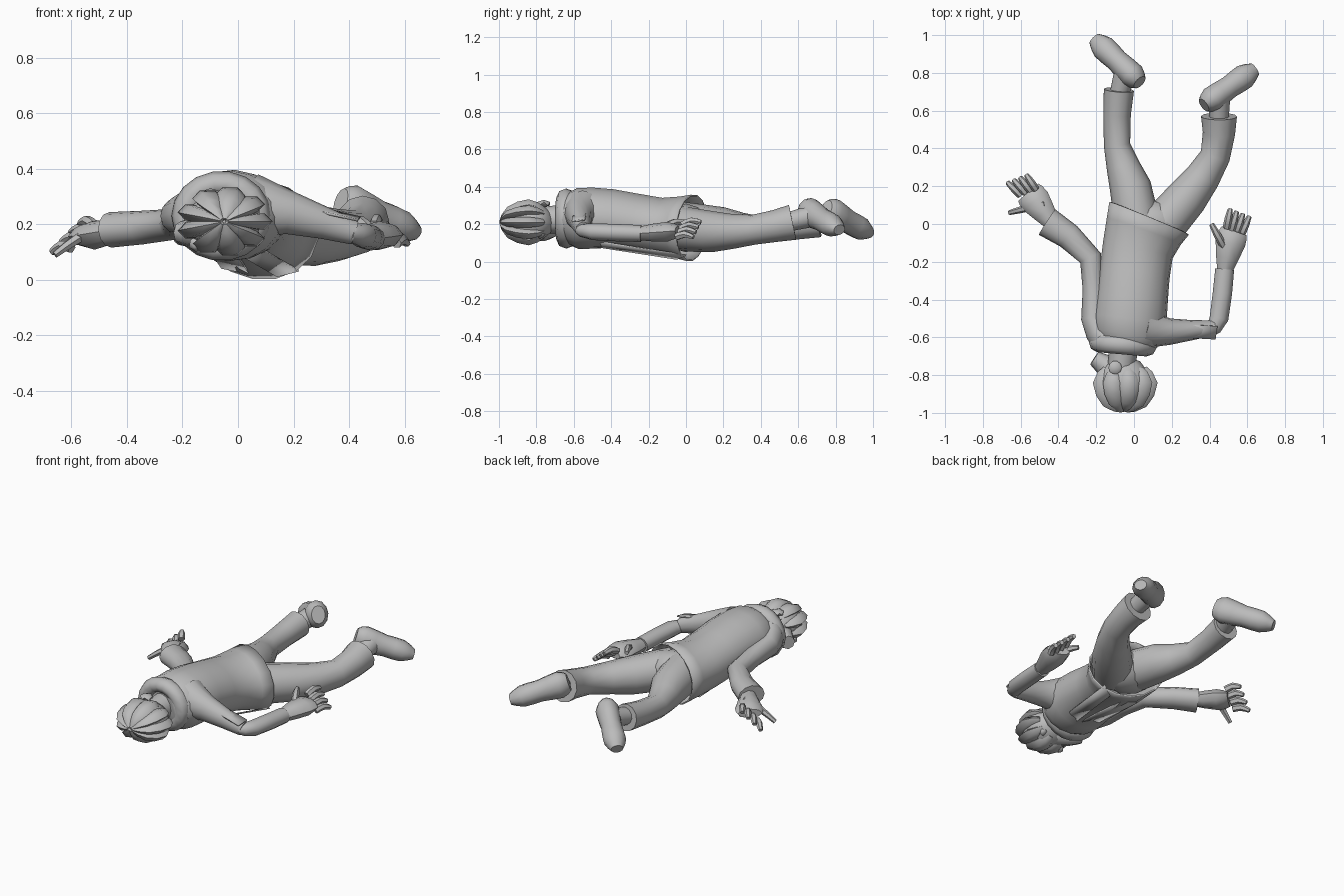
import bpy, bmesh
from math import radians, sin, cos, tau
from mathutils import Vector, Matrix

cube = bpy.data.objects.get("Cube")
if cube:
    bpy.data.objects.remove(cube, do_unlink=True)

grey = bpy.data.materials.new("plain grey")
grey.use_nodes = True
grey.diffuse_color = (.5, .5, .5, 1)
grey.node_tree.nodes["Principled BSDF"].inputs["Base Color"].default_value = grey.diffuse_color


def shade(obj):
    """Give the object its colour and smooth shading with sharp edges kept."""
    obj.data.materials.append(grey)
    bpy.ops.object.select_all(action="DESELECT")
    obj.select_set(True)
    bpy.context.view_layer.objects.active = obj
    bpy.ops.object.shade_smooth_by_angle(angle=radians(50))


def finish(name, bm):
    """Turn a bmesh into a finished object."""
    bmesh.ops.recalc_face_normals(bm, faces=bm.faces)
    mesh = bpy.data.meshes.new(name)
    bm.to_mesh(mesh)
    bm.free()
    obj = bpy.data.objects.new(name, mesh)
    bpy.context.collection.objects.link(obj)
    shade(obj)
    return obj


def thicken(obj):
    shell = obj.modifiers.new("cloth thickness", "SOLIDIFY")
    shell.thickness = .009


def rounded(points):
    """Add a smoothly curved midpoint between each pair of path points."""
    points = [Vector(p) for p in points]
    padded = [points[0]] + points + [points[-1]]
    path = []
    for before, start, end, after in zip(padded, padded[1:], padded[2:], padded[3:]):
        path += [start, (start + end) * 9 / 16 - (before + after) / 16]
    return path + [points[-1]]


def tube(name, points, flat=(1, 1), sides=12, roll=0, open_end=False):
    """Sweep an ellipse along a path of x, y, z and half width.
    The height to width ratio runs from flat[0] to flat[1]."""
    bm = bmesh.new()
    path = rounded(points)
    last = len(path) - 1
    rings = []
    for i, point in enumerate(path):
        part = i / last
        along = (path[min(i + 1, last)].xyz - path[max(i - 1, 0)].xyz).normalized()
        turn = Matrix.Rotation(radians(roll) * part, 3, along)
        side = turn @ along.cross(Vector((0, 0, 1))).normalized()
        up = side.cross(along) * (flat[0] + (flat[1] - flat[0]) * part)
        ring = []
        for k in range(sides):
            angle = tau * k / sides
            offset = (side * cos(angle) + up * sin(angle)) * point.w
            ring.append(bm.verts.new(point.xyz + offset))
        rings.append(ring)
    for near, far in zip(rings, rings[1:]):
        for k in range(sides):
            bm.faces.new((near[k - 1], near[k], far[k], far[k - 1]))
    bm.faces.new(rings[0])
    if not open_end:
        bm.faces.new(rings[-1])
    return finish(name, bm)


def ball(name, centre, size, detail=2):
    bm = bmesh.new()
    place = Matrix.Translation(centre) @ Matrix.Diagonal(size).to_4x4()
    bmesh.ops.create_icosphere(bm, subdivisions=detail, radius=1, matrix=place)
    return finish(name, bm)


def flap(name, corner, width, length):
    """A thin four sided piece of cloth spanned by two edges."""
    bm = bmesh.new()
    corner, width, length = Vector(corner), Vector(width), Vector(length)
    outline = (corner, corner + width, corner + width + length, corner + length)
    bm.faces.new([bm.verts.new(point) for point in outline])
    thicken(finish(name, bm))


def finger(name, base, tip):
    """A tapered finger with one bent knuckle."""
    knuckle = base.lerp(tip, .5) + Vector((0, 0, .015))
    tube(name, [(*base, .02), (*knuckle, .02), (*tip, .013)], sides=6)


def hand(side, wrist, palm, tips, spread, thumb):
    """A flat palm with four fanned fingers and a thumb."""
    wrist, palm, tips, spread, thumb = map(Vector, (wrist, palm, tips, spread, thumb))
    knuckles = palm.lerp(tips, .4)
    tube(f"{side}_hand", [(*wrist, .04), (*palm, .08), (*knuckles, .07)], (.9, .4), 8)
    for i, label in enumerate(("first", "second", "third", "fourth")):
        fan = spread * (i / 1.5 - 1)
        finger(f"{side}_{label}_finger", knuckles + fan * .8, tips + fan)
    finger(f"{side}_thumb", palm.lerp(wrist, .2) - spread * .6, thumb)


def foot(side, ankle, heel, toe):
    """An ankle and a shoe whose height falls from the heel to the toe."""
    ankle, heel, toe = Vector(ankle), Vector(heel), Vector(toe)
    profile = ((0, .04), (.15, .068), (.5, .06), (.8, .066), (1, .036))
    tube(f"{side}_shoe", [(*heel.lerp(toe, t), wide) for t, wide in profile], (1.3, .8))
    instep = heel.lerp(toe, .3)
    tube(f"{side}_ankle", [(*ankle, .05), (*instep, .06)])


# Jacket, open at the hem, and the hips inside it
jacket = tube("jacket", [(-.05, -.67, .23, .12), (-.03, -.58, .23, .19), (-.01, -.4, .23, .19),
                         (.02, -.14, .19, .19), (.08, .03, .18, .23)],
              flat=(.88, .78), sides=16, roll=8, open_end=True)
thicken(jacket)
ball("pelvis", (.08, 0, .18), (.19, .13, .13))

# Thick collar around the neck
bpy.ops.mesh.primitive_torus_add(major_segments=18, minor_segments=8,
                                 major_radius=.13, minor_radius=.05,
                                 location=(-.06, -.64, .23),
                                 rotation=(radians(90), 0, radians(-5)))
collar = bpy.context.object
collar.name = "collar"
collar.scale.y = .9
shade(collar)

# Jacket front edges hanging beneath the body
flap("right_front_flap", (-.1, -.5, .1), (.1, 0, -.02), (.04, .45, -.06))
flap("left_front_flap", (.02, -.5, .08), (.08, .05, .02), (.12, .45, -.07))

# Head, turned to its right
ball("head", (-.05, -.84, .21), (.14, .14, .11))
tube("neck", [(-.07, -.78, .22, .07), (-.05, -.62, .23, .08)])
tube("jaw", [(-.08, -.8, .19, .08), (-.15, -.75, .17, .06), (-.21, -.71, .17, .04)], sides=8)
ball("nose", (-.15, -.84, .13), (.03, .03, .03), detail=1)
ball("left_ear", (.02, -.78, .16), (.03, .03, .04), detail=1)
ball("right_ear", (-.1, -.76, .31), (.04, .04, .02), detail=1)

# Overlapping locks of hair swept to the crown
locks = 9
for i in range(locks):
    angle = tau * i / locks
    outward = Vector((cos(angle), 0, sin(angle) * .8))
    crown = Vector((-.05, -.84, .21))
    lock = []
    for back, reach, wide in ((-.07, .09, .03), (0, .12, .055), (.1, .08, .045), (.15, .01, .01)):
        lock.append((*(crown + outward * reach - Vector((0, back, 0))), wide))
    tube(f"hair_lock_{i + 1}", lock, flat=(.6, .6), sides=6)

# Trouser legs, wide at the hip and bent at the knee
tube("right_trouser", [(.02, -.03, .2, .12), (-.02, .2, .18, .11),
                       (-.09, .42, .17, .07), (-.08, .71, .21, .08)])
tube("left_trouser", [(.12, -.04, .18, .12), (.28, .14, .16, .11),
                      (.43, .36, .17, .08), (.45, .57, .21, .095)])

# Feet with the soles facing up
foot("right", (-.08, .68, .21), (.03, .75, .28), (-.21, .98, .15))
foot("left", (.45, .54, .21), (.37, .63, .28), (.64, .82, .17))

# Right arm, bent outwards from the side of the body
tube("right_sleeve", [(-.16, -.6, .24, .08), (-.22, -.5, .23, .06), (-.23, -.18, .2, .06),
                      (-.46, .01, .18, .08)], flat=(1.2, .8))
hand("right", wrist=(-.43, 0, .18), palm=(-.52, .12, .16), tips=(-.62, .24, .15),
     spread=(-.05, -.02, -.05), thumb=(-.66, .06, .09))

# Left arm, stretched sideways then bent back
tube("left_sleeve", [(.06, -.55, .26, .11), (.19, -.57, .24, .07), (.42, -.55, .17, .04)],
     flat=(1.1, 1.1))
flap("left_elbow_flap", (.25, -.6, .25), (.18, -.01, -.04), (.01, .07, .01))
tube("left_forearm", [(.4, -.57, .17, .03), (.45, -.5, .16, .05), (.48, -.24, .15, .05)],
     flat=(.9, .9))
hand("left", wrist=(.48, -.25, .15), palm=(.51, -.1, .16), tips=(.56, .06, .17),
     spread=(.05, -.02, -.04), thumb=(.41, 0, .21))
